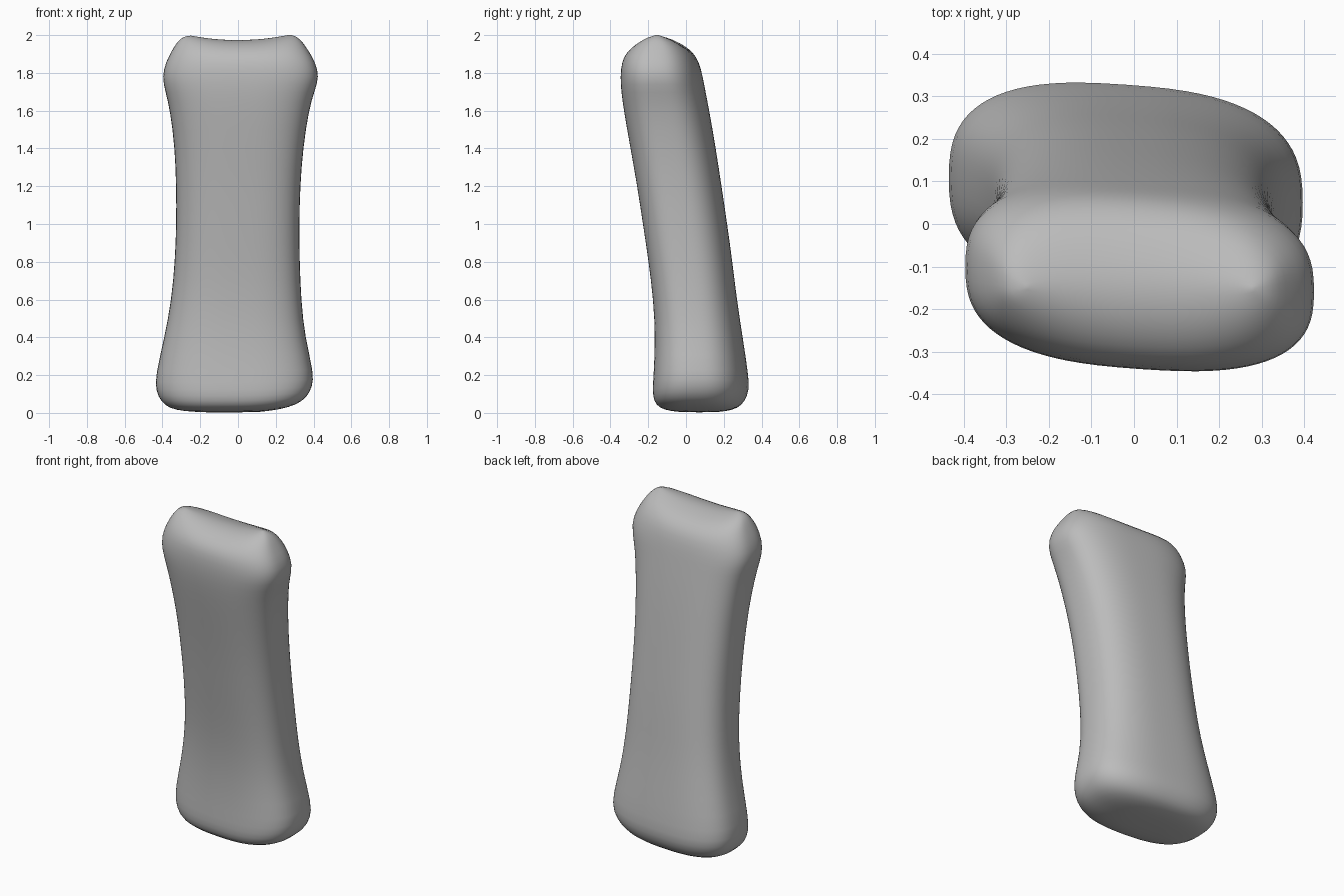
import bpy, bmesh
from math import cos, sin, pi, copysign

cube = bpy.data.objects.get("Cube")
if cube:
    bpy.data.objects.remove(cube)

SIDES = 40
# Cross-sections from base to head: height, x min, x max, y min, y max
SECTIONS = [
    (0.003, -0.16, 0.12, 0.00, 0.14),
    (0.008, -0.29, 0.22, -0.08, 0.21),
    (0.025, -0.365, 0.31, -0.14, 0.27),
    (0.06, -0.41, 0.365, -0.168, 0.305),
    (0.12, -0.437, 0.395, -0.175, 0.33),
    (0.2, -0.438, 0.403, -0.168, 0.325),
    (0.4, -0.39, 0.355, -0.16, 0.295),
    (0.6, -0.353, 0.335, -0.17, 0.265),
    (0.8, -0.335, 0.327, -0.195, 0.242),
    (1.0, -0.327, 0.325, -0.225, 0.215),
    (1.2, -0.328, 0.33, -0.255, 0.185),
    (1.4, -0.335, 0.345, -0.29, 0.155),
    (1.6, -0.36, 0.375, -0.325, 0.12),
    (1.7, -0.385, 0.405, -0.338, 0.10),
    (1.78, -0.404, 0.432, -0.342, 0.085),
    (1.86, -0.382, 0.41, -0.335, 0.065),
    (1.92, -0.35, 0.372, -0.31, 0.035),
    (1.965, -0.322, 0.342, -0.265, -0.015),
    (1.992, -0.292, 0.312, -0.215, -0.085),
    (2.002, -0.25, 0.28, -0.17, -0.13),
]
SQUARENESS = 2.7  # rounded-box outline of every section


def rounded(t):
    return copysign(abs(t) ** (2 / SQUARENESS), t)


def ring_point(section, angle):
    z, x0, x1, y0, y1 = section
    x = (x0 + x1) / 2 + (x1 - x0) / 2 * rounded(cos(angle))
    y = (y0 + y1) / 2 + (y1 - y0) / 2 * rounded(sin(angle))
    # Slight twist of the section, saddle in the head, raised left edge of the base
    y -= 0.07 * x * min(1, (y1 - y0) / 0.4)
    saddle = max(0, (z - 1.85) / 0.15)
    z -= 0.028 * saddle * max(0, 1 - (x / 0.27) ** 2)
    if x > 0:
        z += 0.2 * x * x * max(0, 1 - z / 0.3)
    return x, y, z


# Bone: one lofted skin
bm = bmesh.new()
rings = [[bm.verts.new(ring_point(s, 2 * pi * (i + 0.5) / SIDES)) for i in range(SIDES)]
         for s in SECTIONS]
for low, high in zip(rings, rings[1:]):
    for i in range(SIDES):
        j = (i + 1) % SIDES
        bm.faces.new((low[i], low[j], high[j], high[i]))

# Close both ends with strips across the width
for ring in (rings[0], rings[-1]):
    half = SIDES // 2
    for i in range(half - 1):
        a, b = ring[i], ring[i + 1]
        c, d = ring[SIDES - 2 - i], ring[SIDES - 1 - i]
        bm.faces.new((a, b, c, d))
bmesh.ops.recalc_face_normals(bm, faces=bm.faces)

mesh = bpy.data.meshes.new("finger_bone")
bm.to_mesh(mesh)
bm.free()
bone = bpy.data.objects.new("finger_bone", mesh)
bpy.context.collection.objects.link(bone)
for face in mesh.polygons:
    face.use_smooth = True
smooth = bone.modifiers.new("smooth_skin", "SUBSURF")
smooth.levels = smooth.render_levels = 1

# Plain grey colour
grey = bpy.data.materials.new("bone_grey")
grey.use_nodes = True
colour = (0.5, 0.5, 0.5, 1)
grey.diffuse_color = colour
grey.node_tree.nodes["Principled BSDF"].inputs["Base Color"].default_value = colour
mesh.materials.append(grey)
